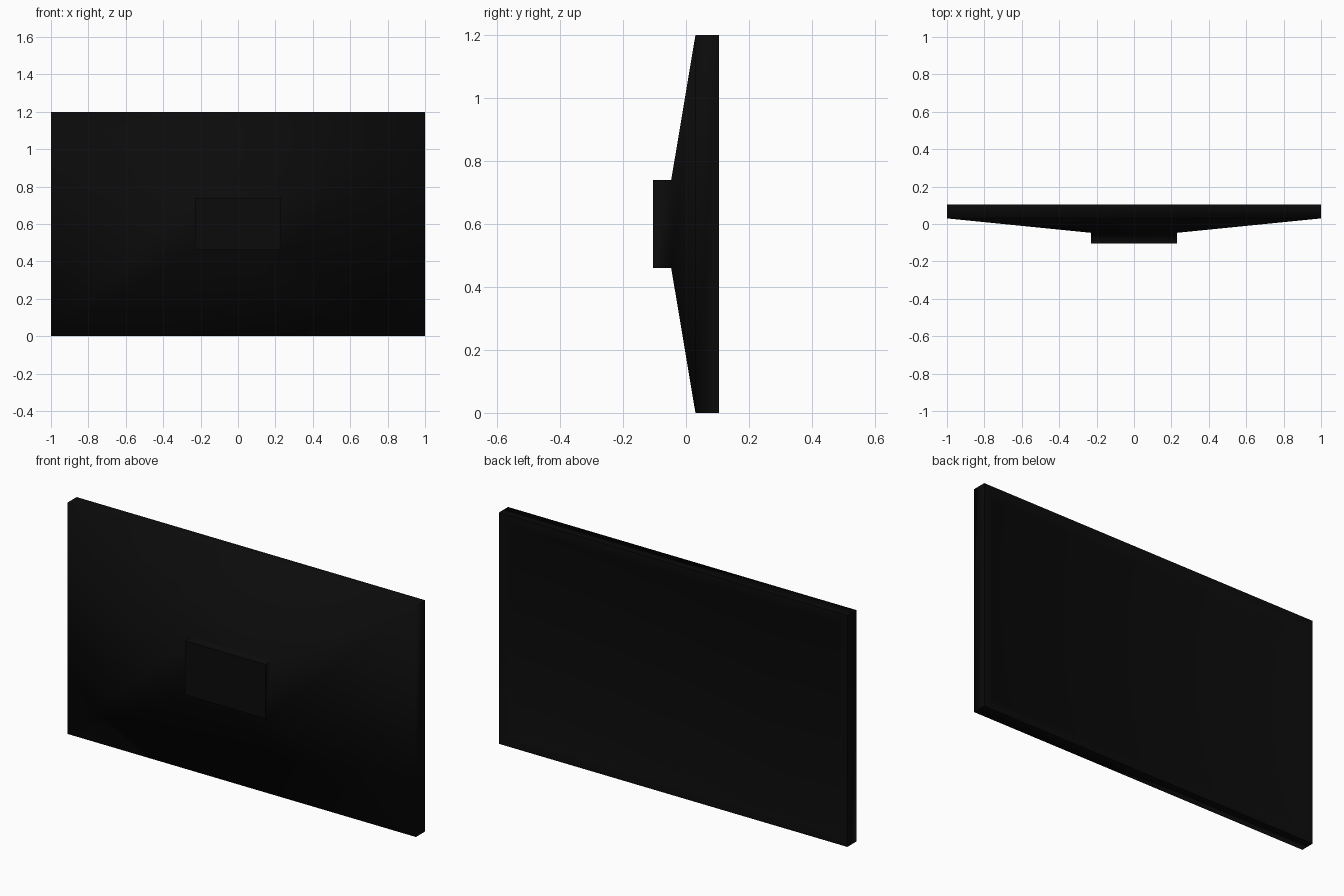
import bpy, bmesh, math

if "Cube" in bpy.data.objects:
    bpy.data.objects.remove(bpy.data.objects["Cube"])

def material(name, v):
    m = bpy.data.materials.new(name)
    m.diffuse_color = (v, v, v, 1)
    m.use_nodes = True
    m.node_tree.nodes["Principled BSDF"].inputs["Base Color"].default_value = m.diffuse_color
    return m

casing = material("black plastic", 0.0033)
glass = material("dark screen", 0.003)
CZ = 0.6

def loft(name, rings, mats, angle):
    """Skin rectangular rings (half width, half height, y) and cap both ends."""
    bm = bmesh.new()
    loops = [[bm.verts.new((sx * w, y, CZ + sz * h))
              for sx, sz in ((-1, -1), (1, -1), (1, 1), (-1, 1))]
             for w, h, y in rings]
    for a, b in zip(loops, loops[1:]):
        for i in range(4):
            j = (i + 1) % 4
            bm.faces.new((a[i], a[j], b[j], b[i]))
    bm.faces.new(loops[0][::-1])
    cap = bm.faces.new(loops[-1])
    cap.material_index = len(mats) - 1
    bmesh.ops.recalc_face_normals(bm, faces=bm.faces)
    me = bpy.data.meshes.new(name)
    bm.to_mesh(me)
    bm.free()
    for m in mats:
        me.materials.append(m)
    ob = bpy.data.objects.new(name, me)
    bpy.context.collection.objects.link(ob)
    bpy.ops.object.select_all(action='DESELECT')
    ob.select_set(True)
    bpy.context.view_layer.objects.active = ob
    bpy.ops.object.shade_smooth_by_angle(angle=math.radians(angle))
    return ob

# Rear mount block, tapered back, frame sides, bezel and recessed screen
loft("television_body", [
    (0.23, 0.14, -0.105),
    (0.23, 0.14, -0.047),
    (1.0, 0.6, 0.03),
    (1.0, 0.6, 0.105),
    (0.972, 0.572, 0.105),
    (0.943, 0.543, 0.090),
], [casing, glass], 88)
